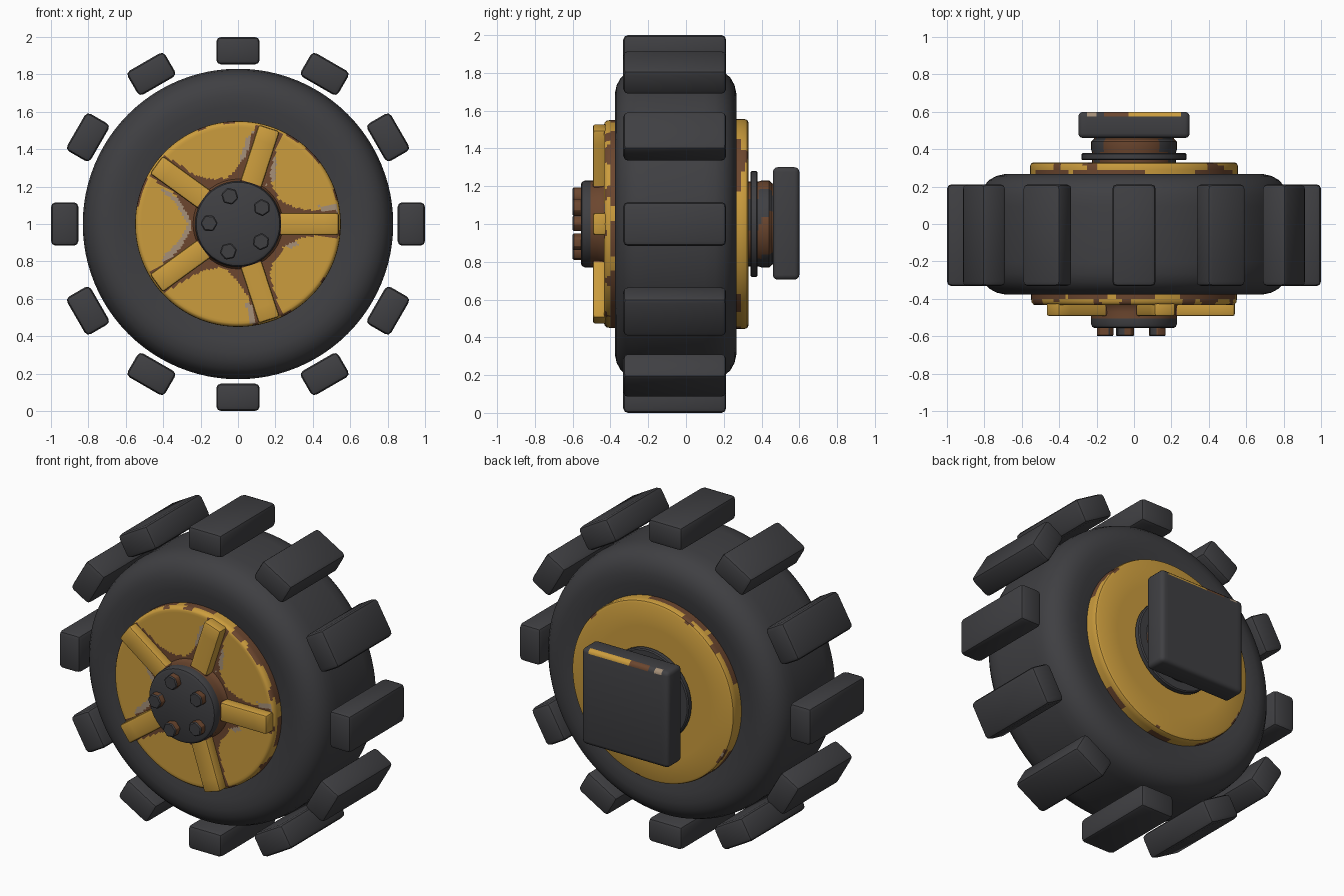
import bpy, bmesh, math
from mathutils import Matrix, Vector, noise

if "Cube" in bpy.data.objects:
    bpy.data.objects.remove(bpy.data.objects["Cube"])

ZC = 1.0  # axle height


def mat(name, rgb):
    m = bpy.data.materials.new(name)
    m.diffuse_color = (*rgb, 1)
    m.use_nodes = True
    m.node_tree.nodes["Principled BSDF"].inputs["Base Color"].default_value = m.diffuse_color
    return m


DARK, YELLOW, RUST, BARE = 0, 1, 2, 3
MATS = [mat("dark rubber and iron", (0.05, 0.05, 0.055)),
        mat("yellow paint", (0.60, 0.335, 0.047)),
        mat("brown rust", (0.15, 0.062, 0.028)),
        mat("bare metal", (0.38, 0.28, 0.19))]


def finish(bm, name, rule, angle=35):
    """Colour the faces by a rule and make the object."""
    bmesh.ops.recalc_face_normals(bm, faces=bm.faces)
    bm.normal_update()
    for f in bm.faces:
        f.smooth = True
        f.material_index = rule(f.calc_center_median(), f.normal) if callable(rule) else rule
    me = bpy.data.meshes.new(name)
    bm.to_mesh(me)
    bm.free()
    for m in MATS:
        me.materials.append(m)
    me.set_sharp_from_angle(angle=math.radians(angle))
    ob = bpy.data.objects.new(name, me)
    bpy.context.collection.objects.link(ob)
    return ob


def lathe(name, profile, rule, seg=64, closed=False, angle=35):
    """Spin (radius, y) points round the axle."""
    bm = bmesh.new()
    rings = []
    for r, y in profile:
        rings.append([bm.verts.new((r * math.cos(2 * math.pi * i / seg), y,
                                    ZC + r * math.sin(2 * math.pi * i / seg))) for i in range(seg)])
    n = len(rings)
    for k in range(n if closed else n - 1):
        a, b = rings[k], rings[(k + 1) % n]
        for i in range(seg):
            j = (i + 1) % seg
            bm.faces.new((a[i], a[j], b[j], b[i]))
    bmesh.ops.remove_doubles(bm, verts=bm.verts, dist=1e-5)
    return finish(bm, name, rule, angle)


def box(name, size, matrix, rule, bevel=0.02, segs=2, cuts=()):
    bm = bmesh.new()
    bmesh.ops.create_cube(bm, size=1, matrix=Matrix.Diagonal((*size, 1)))
    bmesh.ops.bevel(bm, geom=bm.edges[:], offset=bevel, segments=segs, profile=0.5, affect='EDGES')
    for x in cuts:
        bmesh.ops.bisect_plane(bm, geom=bm.verts[:] + bm.edges[:] + bm.faces[:],
                               plane_co=(x, 0, 0), plane_no=(1, 0, 0))
    bm.transform(matrix)
    return finish(bm, name, rule, 40)


def at(radius, deg, y):
    """Frame whose local x points outward from the axle."""
    return (Matrix.Translation((0, 0, ZC)) @ Matrix.Rotation(-math.radians(deg), 4, 'Y')
            @ Matrix.Translation((radius, y, 0)))


def noisy(c, scale=9):
    return noise.noise(Vector(c) * scale)


SPOKES = [72 * k for k in range(5)]

# Tyre
side = [(0.50, 0.295), (0.56, 0.306), (0.63, 0.319), (0.69, 0.322), (0.735, 0.312),
        (0.775, 0.29), (0.805, 0.255), (0.822, 0.21), (0.83, 0.15)]
YT = -0.055
lathe("tyre", [(r, YT - h) for r, h in side] + [(r, YT + h) for r, h in reversed(side)],
      DARK, 96, closed=True, angle=50)

# Tread blocks
for k in range(12):
    box(f"tread_block_{k + 1}", (0.147, 0.545, 0.232), at(0.9265, 30 * k, -0.06), DARK, 0.025)


# Front rim disc: rust gathers round the hub and along the spokes
def front_rust(c, n):
    x, z = c.x, c.z - ZC
    r = math.hypot(x, z)
    w = noisy(c)
    if c.y > -0.405:
        return RUST if w > -0.25 else YELLOW
    if r > 0.535:
        return RUST if w > 0.3 else YELLOW
    if r < 0.262 + 0.03 * w:
        return RUST
    for d in SPOKES:
        a = math.radians(d)
        u = x * math.cos(a) + z * math.sin(a)
        v = abs(z * math.cos(a) - x * math.sin(a)) - 0.058
        if u < 0.15:
            continue
        lim = 0.014 + 0.09 * max(0, 1 - (u - 0.18) / 0.22) ** 2 + 0.012 * w
        if v < lim:
            return RUST
        if v < lim + 0.028 and noisy(c, 5) > 0.12:
            return BARE
    return YELLOW


lathe("front_rim", [(0.50, -0.33), (0.55, -0.36), (0.55, -0.40), (0.548, -0.418), (0.538, -0.43)]
      + [(0.53 * (1 - i / 40), -0.433) for i in range(30)], front_rust, 216)


# Back rim disc with worn edge
def back_rust(c, n):
    w = noisy(c, 6)
    r = math.hypot(c.x, c.z - ZC)
    if r > 0.54:
        if c.y < 0.295:
            return RUST if w > -0.1 else YELLOW
        return BARE if w > 0.42 else RUST if w > 0.25 else YELLOW
    return RUST if r < 0.235 else YELLOW


lathe("back_rim", [(0.50, 0.22), (0.555, 0.25), (0.555, 0.29), (0.555, 0.312), (0.55, 0.324),
                   (0.538, 0.33), (0.40, 0.33), (0.24, 0.33), (0.1, 0.33)], back_rust, 120)

# Spokes
for k, d in enumerate(SPOKES):
    box(f"spoke_{k + 1}", (0.36, 0.08, 0.118), at(0.36, d, -0.453),
        lambda c, n: RUST if c.y > -0.44 and n.y > -0.5 and abs(n.y) > 0.3
        or math.hypot(c.x, c.z - ZC) < 0.235 else YELLOW, 0.014,
        cuts=(-0.13, 0.0, 0.1))

# Hub: rusty barrel with dark cap
lathe("hub", [(0.25, -0.42), (0.235, -0.44), (0.23, -0.47), (0.23, -0.505), (0.23, -0.535),
              (0.223, -0.55), (0.208, -0.557), (0, -0.557)],
      lambda c, n: DARK if c.y < -0.505 + 0.03 * noisy(c, 7) else RUST, 48)

# Hub bolts
for k in range(5):
    bm = bmesh.new()
    bmesh.ops.create_cone(bm, cap_ends=True, segments=6, radius1=0.047, radius2=0.047, depth=0.06,
                          matrix=Matrix.Rotation(math.pi / 2, 4, 'X') @ Matrix.Rotation(math.pi / 6, 4, 'Z')
                          @ Matrix.Rotation(math.pi / 6, 4, 'Z'))
    # turn a corner outward
    ang = max(bm.verts, key=lambda v: v.co.x).co
    bm.transform(Matrix.Rotation(math.atan2(ang.z, ang.x), 4, 'Y'))
    bmesh.ops.bevel(bm, geom=bm.edges[:], offset=0.006, segments=1, affect='EDGES')
    bm.transform(at(0.155, 34.5 + 72 * k, -0.57))
    finish(bm, f"hub_bolt_{k + 1}", lambda c, n: RUST if abs(n.y) < 0.3 and noisy(c, 8) > -0.05 else DARK, 30)

# Axle behind the wheel
lathe("axle", [(0.0, 0.32), (0.225, 0.32), (0.225, 0.385), (0.23, 0.40), (0.23, 0.44), (0.215, 0.455),
               (0.215, 0.48), (0, 0.48)],
      lambda c, n: DARK if noisy(c, 6) > 0.35 else RUST, 40)

# Dark flange on the axle
lathe("axle_flange", [(0.15, 0.341), (0.274, 0.341), (0.281, 0.347), (0.281, 0.373), (0.274, 0.379),
                      (0.15, 0.379)], DARK, 40, closed=True)


# Square mounting plate with chipped upper edges
def plate_wear(c, n):
    if n.y > 0.25 and n.z > 0.25 and abs(n.x) < 0.2:
        if -0.03 < c.x < 0.25:
            return YELLOW
        if -0.16 < c.x < -0.03:
            return RUST
        if c.x < -0.2:
            return BARE if c.x > -0.25 else DARK
    return DARK


box("mounting_plate", (0.595, 0.14, 0.595), Matrix.Translation((0, 0.53, 1.003)), plate_wear, 0.025, 3,
    cuts=(-0.25, -0.2, -0.16, -0.03, 0.25))
